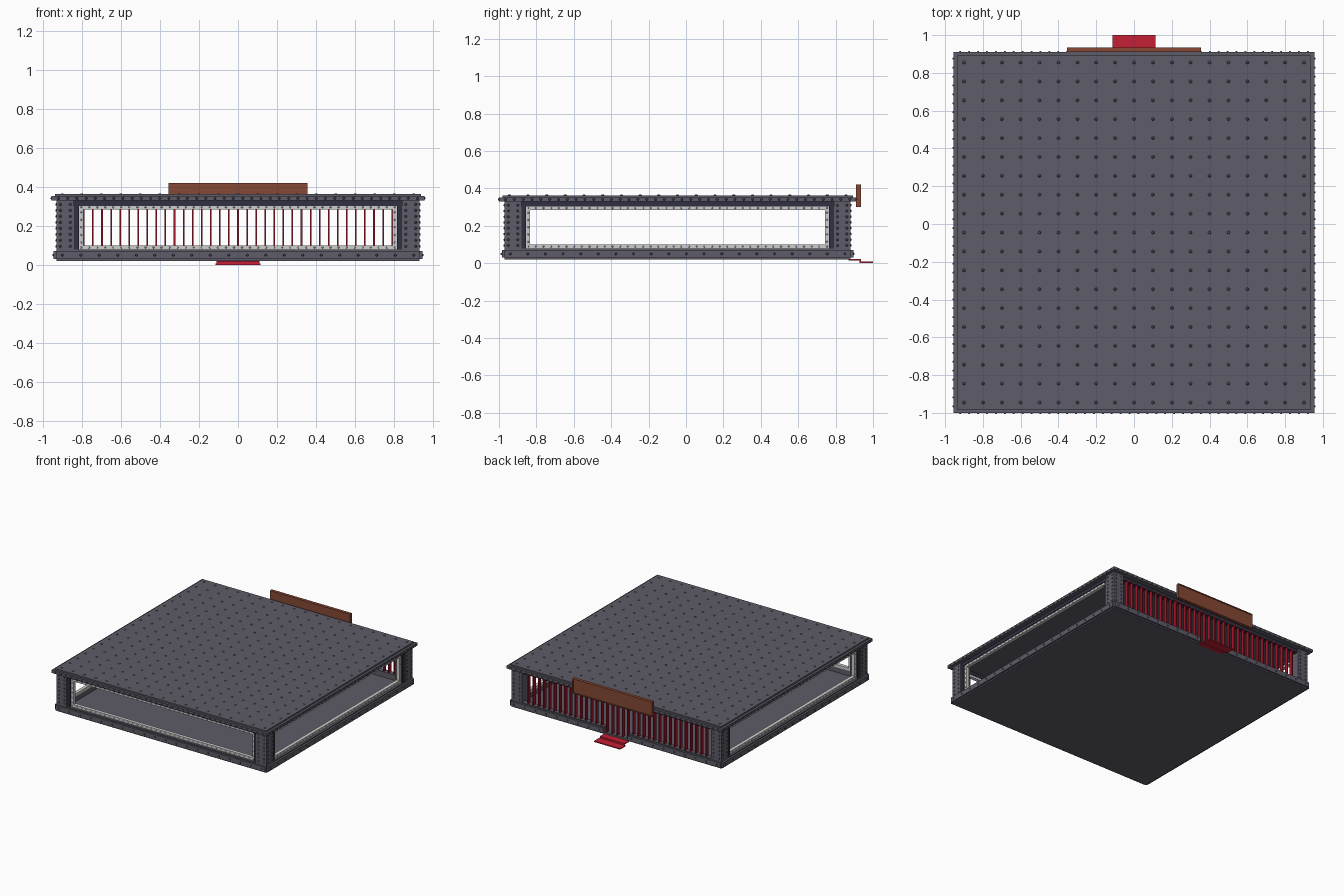
import bpy, bmesh, math
from mathutils import Matrix, Vector

if "Cube" in bpy.data.objects:
    bpy.data.objects.remove(bpy.data.objects["Cube"])

HX, HY, CY = 0.93, 0.925, -0.045      # body half sizes and centre


def material(name, colour):
    m = bpy.data.materials.new(name)
    m.diffuse_color = (*colour, 1)
    m.use_nodes = True
    m.node_tree.nodes["Principled BSDF"].inputs["Base Color"].default_value = m.diffuse_color
    return m


GREY = material("slate_grey", (0.112, 0.108, 0.138))
DARK = material("dark_navy", (0.03, 0.03, 0.052))
PALE = material("pale_grey", (0.62, 0.62, 0.62))
RED = material("red", (0.56, 0.014, 0.035))
BAR_RED = material("deep_red", (0.36, 0.008, 0.022))
BROWN = material("rust_brown", (0.24, 0.065, 0.036))


def finish(bm, name, mat):
    bmesh.ops.recalc_face_normals(bm, faces=bm.faces)
    me = bpy.data.meshes.new(name)
    bm.to_mesh(me)
    bm.free()
    me.materials.append(mat)
    ob = bpy.data.objects.new(name, me)
    bpy.context.collection.objects.link(ob)
    return ob


def add_box(bm, x0, x1, y0, y1, z0, z1, frame=Matrix()):
    size = Matrix.Diagonal((x1 - x0, y1 - y0, z1 - z0, 1))
    place = Matrix.Translation(((x0 + x1) / 2, (y0 + y1) / 2, (z0 + z1) / 2))
    bmesh.ops.create_cube(bm, size=1, matrix=frame @ place @ size)


def boxes(name, mat, items):
    bm = bmesh.new()
    for frame, dims in items:
        add_box(bm, *dims, frame=frame)
    return finish(bm, name, mat)


def side(i):
    """Frame of one wall: x along it, y inward from its face, z up."""
    reach = HY if i % 2 == 0 else HX
    return (Matrix.Translation((0, CY, 0)) @ Matrix.Rotation(i * math.pi / 2, 4, 'Z')
            @ Matrix.Translation((0, -reach, 0)))


def half(i):
    return HX if i % 2 == 0 else HY


def spread(a, b, n):
    return [a + (b - a) * k / (n - 1) for k in range(n)]


def rivets(name, mat, points, r, h):
    """Points are (frame, position); each rivet rises along the frame's -y."""
    bm = bmesh.new()
    for frame, p in points:
        m = (frame @ Matrix.Translation(Vector(p) + Vector((0, -h / 2, 0)))
             @ Matrix.Rotation(math.pi / 2, 4, 'X'))
        bmesh.ops.create_cone(bm, cap_ends=True, segments=6, radius1=r,
                              radius2=r * 0.55, depth=h, matrix=m)
    return finish(bm, name, mat)


ID = Matrix()
FRONT, RIGHT, BACK, LEFT = range(4)
WINDOWS = (FRONT, RIGHT, LEFT)

# Floor and two-step roof slab
boxes("floor", GREY, [(ID, (-HX, HX, CY - HY, CY + HY, 0.02, 0.035))])
boxes("roof_rim", GREY, [(ID, (-0.955, 0.955, -1.0, 0.91, 0.33, 0.352))])
boxes("roof_top", GREY, [(ID, (-0.937, 0.937, -0.982, 0.892, 0.352, 0.363))])

# Square corner posts
boxes("corner_posts", GREY,
      [(ID, (sx * HX - 0.045 * sx - 0.045, sx * HX - 0.045 * sx + 0.045,
             CY + sy * (HY - 0.045) - 0.045, CY + sy * (HY - 0.045) + 0.045,
             0.02, 0.33)) for sx in (-1, 1) for sy in (-1, 1)])

# Base walls with projecting bands; the rear is open at the doorway
base, bands = [], []
for i in range(4):
    h = half(i)
    spans = [(-h, -0.11), (0.11, h)] if i == BACK else [(-h, h)]
    for a, b in spans:
        base.append((side(i), (a, b, 0.0, 0.04, 0.02, 0.078)))
        bands.append((side(i), (a, b, -0.015, 0.0, 0.03, 0.07)))
boxes("base_walls", GREY, base)
boxes("base_bands", GREY, bands)

# Dark window surrounds and pale frames
surround, frames, frame_dots = [], [], []
for i in WINDOWS:
    s, h = side(i), half(i)
    o = h - 0.115
    surround.append((s, (-h + 0.09, h - 0.09, 0.012, 0.05, 0.303, 0.33)))
    for k in (-1, 1):
        a, b = sorted((k * o, k * (h - 0.088)))
        surround.append((s, (a, b, 0.006, 0.05, 0.078, 0.303)))
        a, b = sorted((k * o, k * (o - 0.022)))
        frames.append((s, (a, b, 0.018, 0.045, 0.078, 0.305)))
        frame_dots += [(s, (k * (o - 0.011), 0.018, z)) for z in spread(0.115, 0.27, 5)]
    for z0, z1 in ((0.078, 0.1), (0.285, 0.305)):
        frames.append((s, (-o + 0.022, o - 0.022, 0.018, 0.045, z0, z1)))
        frame_dots += [(s, (u, 0.018, (z0 + z1) / 2)) for u in spread(-o + 0.011, o - 0.011, 40)]
boxes("window_surrounds", DARK, surround)
boxes("window_frames", PALE, frames)
rivets("frame_studs", PALE, frame_dots, 0.005, 0.004)

# Rear header and row of upright bars
back = side(BACK)
boxes("rear_header", DARK, [(back, (-0.84, 0.84, 0.012, 0.05, 0.303, 0.33))])
boxes("rear_bars", BAR_RED, [(back, (u - 0.004, u + 0.004, 0.006, 0.034, 0.035, 0.31))
                             for u in spread(-0.79, 0.79, 35)])

# Rivets on posts, bands and roof rim
dots = []
for i in range(4):
    s, h = side(i), half(i)
    for k in (-1, 1):
        for inset in (0.02, 0.07):
            dots += [(s, (k * (h - inset), 0, z)) for z in spread(0.095, 0.31, 8)]
    dots += [(s, (u, -0.015, 0.05)) for u in spread(-h + 0.03, h - 0.03, 20)
             if i != BACK or abs(u) > 0.12]
    edge = -0.025 if i % 2 else -0.03
    dots += [(s, (u, edge, 0.341)) for u in spread(-0.92, 0.92, 40)]
rivets("wall_rivets", GREY, dots, 0.007, 0.006)

# Grid of rivets over the roof
up = Matrix.Rotation(-math.pi / 2, 4, 'X')       # turns -y to +z
rivets("roof_rivets", GREY,
       [(Matrix.Translation((x, y, 0.363)) @ up, (0, 0, 0))
        for x in spread(-0.9, 0.9, 19) for y in spread(-0.945, 0.855, 19)], 0.009, 0.004)

# Rear sign board with raised border
boxes("sign_board", BROWN, [(ID, (-0.355, 0.355, 0.91, 0.93, 0.30, 0.42))])
boxes("sign_border", BROWN,
      [(ID, (-0.355, 0.355, 0.93, 0.935, z, z + 0.008)) for z in (0.30, 0.412)]
      + [(ID, (x, x + 0.008, 0.93, 0.935, 0.308, 0.412)) for x in (-0.355, 0.347)])

# Red doorway steps
boxes("entry_steps", RED, [(ID, (-0.11, 0.11, 0.87, 0.935, 0.015, 0.022)),
                           (ID, (-0.11, 0.11, 0.928, 0.935, 0.007, 0.015)),
                           (ID, (-0.115, 0.115, 0.928, 1.0, 0.0, 0.008))])
